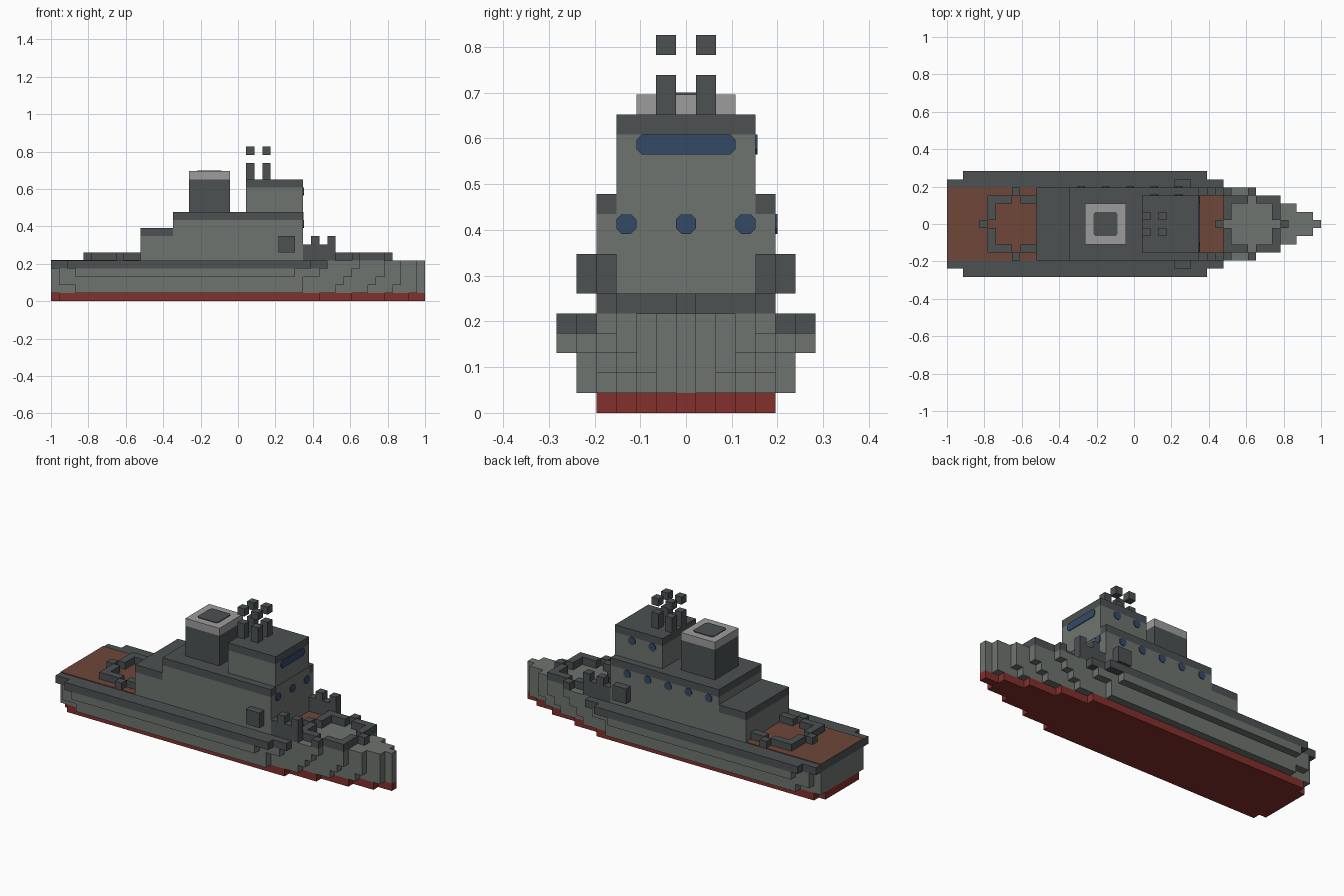
import bpy, bmesh
from mathutils import Vector

cube = bpy.data.objects.get("Cube")
if cube:
    bpy.data.objects.remove(cube, do_unlink=True)

U = 2 / 46          # size of one block
PLATE = 0.1         # thickness of painted plates, in blocks


# Materials
def material(name, rgb):
    lin = [((c / 255 + 0.055) / 1.055) ** 2.4 for c in rgb] + [1]
    m = bpy.data.materials.new(name)
    m.use_nodes = True
    m.diffuse_color = lin
    bsdf = m.node_tree.nodes["Principled BSDF"]
    bsdf.inputs["Base Color"].default_value = lin
    bsdf.inputs["Roughness"].default_value = 0.9
    return m


HULL = material("hull grey", (110, 116, 111))
DARK = material("dark grey", (76, 81, 82))
PALE = material("pale grey", (158, 156, 156))
RED = material("keel red", (131, 48, 43))
WOOD = material("deck brown", (111, 71, 57))
BLUE = material("window blue", (52, 74, 103))


def prism(name, outline, push, mat):
    """Extrude a closed outline (block units, x counted from the stern)."""
    bm = bmesh.new()
    base = bm.faces.new([bm.verts.new(((p[0] - 23) * U, p[1] * U, p[2] * U)) for p in outline])
    ext = bmesh.ops.extrude_face_region(bm, geom=[base], use_keep_orig=True)
    verts = [v for v in ext["geom"] if isinstance(v, bmesh.types.BMVert)]
    bmesh.ops.translate(bm, verts=verts, vec=Vector(push) * U)
    bmesh.ops.recalc_face_normals(bm, faces=bm.faces)
    mesh = bpy.data.meshes.new(name)
    bm.to_mesh(mesh)
    bm.free()
    mesh.materials.append(mat)
    ob = bpy.data.objects.new(name, mesh)
    bpy.context.collection.objects.link(ob)
    return ob


def box(name, x0, x1, y0, y1, z0, z1, mat):
    return prism(name, [(x0, y0, z0), (x1, y0, z0), (x1, y1, z0), (x0, y1, z0)], (0, 0, z1 - z0), mat)


def block(name, x0, x1, width, z0, z1, mat):
    return box(name, x0, x1, -width / 2, width / 2, z0, z1, mat)


def stepped(name, start, steps, z0, z1, mat):
    """Symmetric stepped plan: steps are (end x, width)."""
    side, x = [], start
    for end, width in steps:
        side += [(x, width / 2, z0), (end, width / 2, z0)]
        x = end
    mirror = [(a, -b, c) for a, b, c in reversed(side)]
    return prism(name, side + mirror, (0, 0, z1 - z0), mat)


def window(name, centre, u, v, w, h, push, mat=BLUE):
    """Thin plate with cut corners, lying in the plane of u and v."""
    c, u, v = Vector(centre), Vector(u), Vector(v)
    a, b, k = w / 2, h / 2, 0.27
    pts = [(a, b - k), (a - k, b), (k - a, b), (-a, b - k),
           (-a, k - b), (k - a, -b), (a - k, -b), (a, k - b)]
    return prism(name, [c + u * p + v * q for p, q in pts], Vector(push) * PLATE, mat)


X, Y, Z = (1, 0, 0), (0, 1, 0), (0, 0, 1)

# Hull, one stepped layer per block of height
stepped("keel", 0, [(1, 7), (33, 9), (37, 7), (41, 5), (44, 3), (46, 1)], 0, 1, RED)
stepped("hull_lower", 0, [(3, 9), (31, 11), (35, 9), (39, 7), (42, 5), (45, 3), (46, 1)], 1, 2, HULL)
stepped("hull_middle", 0, [(1, 9), (31, 11), (36, 9), (40, 7), (43, 5), (45, 3), (46, 1)], 2, 3, HULL)
stepped("hull_upper", 0, [(1, 9), (3, 11), (30, 13), (33, 11), (37, 9), (41, 7), (43, 5), (45, 3), (46, 1)],
        3, 4, HULL)
stepped("deck_rim", 0, [(2, 11), (32, 13), (34, 11)], 4, 5, DARK)
stepped("bow_deck", 34, [(38, 9), (41, 7), (43, 5), (45, 3), (46, 1)], 4, 5, HULL)

# Wooden decks
block("stern_wood_deck", 0, 11, 9, 5, 5 + PLATE, WOOD)
block("bow_wood_deck", 31, 34, 7, 5, 5 + PLATE, WOOD)


# Low ring walls, with one block pushed outward in the middle of each side
def ring_wall(name, x0, full):
    for s, label in ((1, "left"), (-1, "right")):
        def part(suffix, xa, xb, ya, yb):
            lo, hi = sorted((s * ya, s * yb))
            box(f"{name}_{suffix}_{label}", xa, xb, lo, hi, 5, 6, DARK)
        part("rear", x0, x0 + 1, 0.5, 2.5)
        part("side_rear", x0, x0 + 3, 2.5, 3.5)
        part("nub", x0 + 3, x0 + 4, 3.5, 4.5)
        part("side_front", x0 + 4, x0 + (7 if full else 6), 2.5, 3.5)
        if full:
            part("front", x0 + 6, x0 + 7, 0.5, 2.5)
    block(name + "_rear_nub", x0 - 1, x0, 1, 5, 6, DARK)
    if full:
        block(name + "_front_nub", x0 + 7, x0 + 8, 1, 5, 6, DARK)


ring_wall("stern_ring", 5, False)
ring_wall("bow_ring", 34, True)

# Superstructure with dark roofs
block("rear_cabin", 11, 15, 9, 5, 8, HULL)
block("rear_cabin_roof", 11, 15, 9, 8, 9, DARK)
block("main_cabin", 15, 31, 9, 5, 10, HULL)
block("main_cabin_roof", 15, 31, 9, 10, 11, DARK)
block("bridge", 24, 31, 7, 11, 14, HULL)
block("bridge_roof", 24, 31, 7, 14, 15, DARK)
block("bridge_front_panel", 31, 31 + PLATE / 2, 7, 10, 11, HULL)

# Funnel
block("funnel", 17, 22, 5, 11, 15, DARK)
block("funnel_cap", 17, 22, 5, 15, 16, PALE)
window("funnel_opening", (19.5, 0, 16), X, Y, 3, 3, Z, DARK)

# Roof posts with floating tops
for x in (24, 26):
    for y in (-1, 1):
        box("roof_post", x, x + 1, y - 0.5, y + 0.5, 15, 17, DARK)
        box("post_top", x, x + 1, y - 0.5, y + 0.5, 18, 19, DARK)

# Side boxes and notched rails on both sides
for s in (-1, 1):
    box("side_box", 28, 30, s * 5 - 0.5, s * 5 + 0.5, 6, 8, DARK)
    box("fore_rail", 31, 35, s * 4 - 0.5, s * 4 + 0.5, 5, 7, DARK)
    for x in (32, 34):
        box("rail_tooth", x, x + 1, s * 4 - 0.5, s * 4 + 0.5, 7, 8, DARK)

# Windows on the front and on the +y side
window("bridge_window", (31, 0, 13.5), Y, Z, 5, 1, X)
for y in (-3, 0, 3):
    window("front_porthole", (31, y, 9.5), Y, Z, 1, 1, X)
for x in (16.5, 19.5, 22.5, 25.5, 28.5):
    window("cabin_porthole", (x, 4.5, 9.5), X, Z, 1, 1, Y)
for x in (25.5, 28.5):
    window("bridge_porthole", (x, 3.5, 13.5), X, Z, 1, 1, Y)
